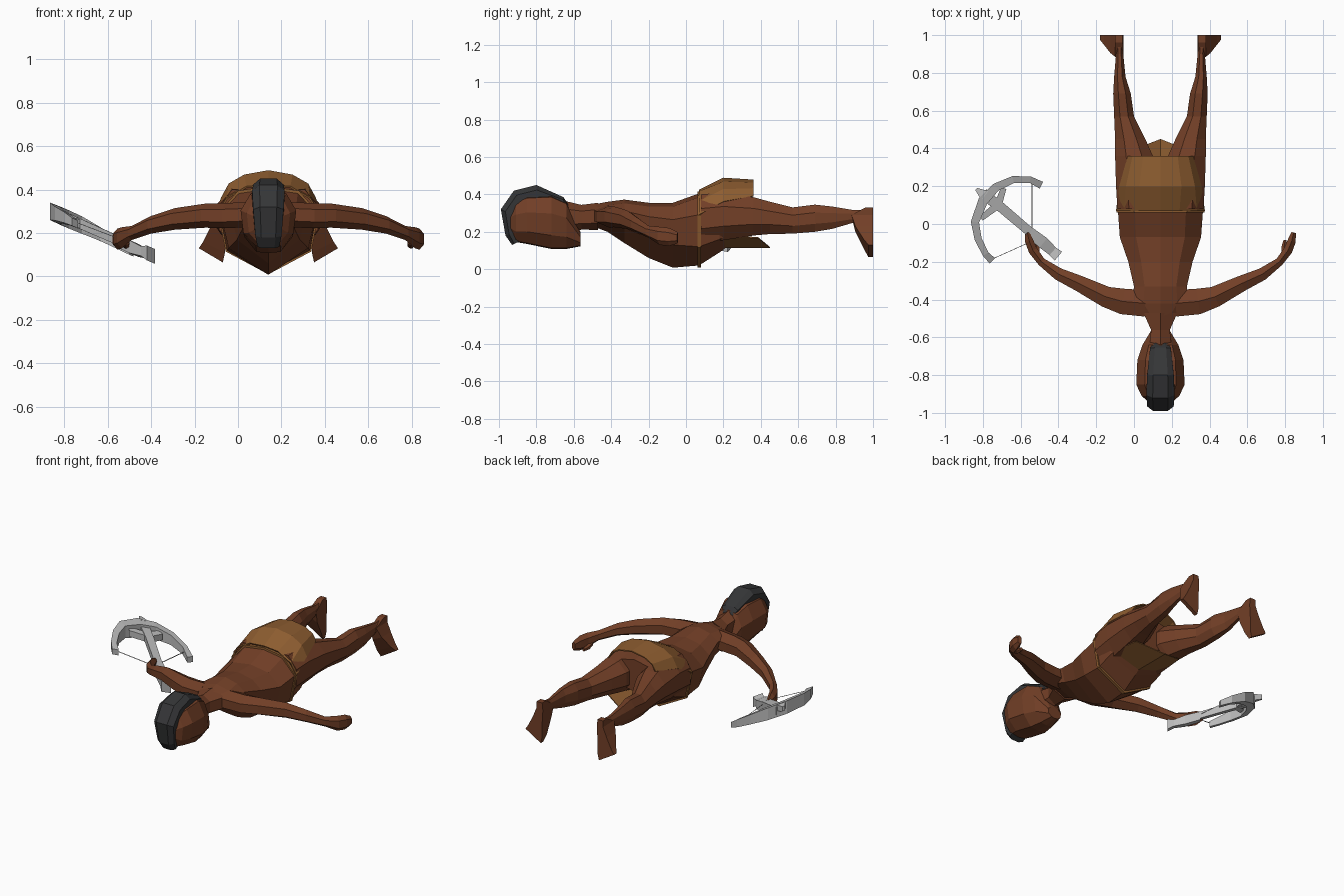
import bpy, bmesh, math
from mathutils import Vector

CX = 0.14  # body centre line


def material(name, rgb):
    m = bpy.data.materials.new(name)
    m.diffuse_color = (*rgb, 1)
    return m


SKIN = material("brown_skin", (0.17, 0.05, 0.02))
CLOTH = material("tan_cloth", (0.27, 0.11, 0.03))
HAIR = material("dark_hair", (0.035, 0.036, 0.038))
METAL = material("pale_grey", (0.50, 0.50, 0.50))


def loft(name, rings, mat, closed=True, thick=0):
    """Skin a list of equal-length point rings; open strips get a thickness."""
    bm = bmesh.new()
    rows = [[bm.verts.new(p) for p in r] for r in rings]
    n = len(rows[0])
    for a, b in zip(rows, rows[1:]):
        for i in range(n if closed else n - 1):
            j = (i + 1) % n
            bm.faces.new((a[i], a[j], b[j], b[i]))
    if closed:
        bm.faces.new(rows[0])
        bm.faces.new(rows[-1])
    bmesh.ops.recalc_face_normals(bm, faces=bm.faces)
    me = bpy.data.meshes.new(name)
    bm.to_mesh(me)
    bm.free()
    me.materials.append(mat)
    ob = bpy.data.objects.new(name, me)
    bpy.context.collection.objects.link(ob)
    if thick:
        mod = ob.modifiers.new("thickness", 'SOLIDIFY')
        mod.thickness, mod.offset = thick, 0
    return ob


def sym(y, half):
    """Symmetric ring at depth y from right-hand (x, z) points, top to bottom."""
    return [(CX + x, y, z) for x, z in half] + \
           [(CX - x, y, z) for x, z in reversed(half) if x > 0]


def oval(y, x0, x1, z0, z1, n=8):
    cx, cz, rx, rz = (x0 + x1) / 2, (z0 + z1) / 2, (x1 - x0) / 2, (z1 - z0) / 2
    k = 1 / math.cos(math.pi / n)
    return [(cx + rx * k * math.cos(t), y, cz + rz * k * math.sin(t))
            for t in (math.tau * (i + 0.5) / n for i in range(n))]


def tube(name, path, mat, n=6, shift=lambda p: p):
    """Sweep along (x, y, z, half_width, half_height) points, rings upright."""
    rings = []
    for i, (x, y, z, hw, hh) in enumerate(path):
        a, b = path[max(i - 1, 0)], path[min(i + 1, len(path) - 1)]
        d = Vector((b[0] - a[0], b[1] - a[1], 0)).normalized()
        side = Vector((-d.y, d.x, 0))
        k = 1 / math.cos(math.pi / n)
        rings.append([shift(Vector((x, y, z)) + side * hw * k * math.cos(t)
                            + Vector((0, 0, hh * k * math.sin(t))))
                      for t in (math.tau * (i + 0.5) / n for i in range(n))])
    return loft(name, rings, mat)


# Torso with a keel-shaped belly: y, half width, bottom, top, lower side height
torso = [(-0.50, 0.07, 0.23, 0.345, 0.26), (-0.42, 0.15, 0.20, 0.36, 0.25),
         (-0.33, 0.14, 0.14, 0.372, 0.22), (-0.20, 0.17, 0.06, 0.355, 0.17),
         (-0.07, 0.215, 0.008, 0.355, 0.13), (0.07, 0.225, 0.02, 0.405, 0.12),
         (0.18, 0.225, 0.09, 0.43, 0.16), (0.33, 0.16, 0.20, 0.41, 0.23)]
loft("torso", [sym(y, [(0, t), (w * 0.6, t - 0.02), (w, l + (t - l) * 0.6),
                       (w * 0.85, l), (0, b)]) for y, w, b, t, l in torso], SKIN)

# Neck
loft("neck", [oval(-0.68, 0.08, 0.20, 0.20, 0.36, 6),
              oval(-0.56, 0.09, 0.19, 0.22, 0.335, 6),
              oval(-0.47, 0.05, 0.23, 0.22, 0.345, 6)], SKIN)

# Head, face down: y, half width, bottom, top
head = [(-0.945, 0.06, 0.19, 0.32), (-0.91, 0.10, 0.145, 0.37),
        (-0.85, 0.128, 0.135, 0.395), (-0.72, 0.122, 0.108, 0.40),
        (-0.64, 0.095, 0.108, 0.365), (-0.565, 0.05, 0.122, 0.20)]
loft("head", [sym(y, [(0, t), (w * 0.65, t - 0.015), (w, b + (t - b) * 0.65),
                      (w * 0.9, b + (t - b) * 0.25), (w * 0.45, b + 0.005), (0, b)])
              for y, w, b, t in head], SKIN)

# Hair crest: outer y, z then inner y, z, half width
crest = [(-0.63, 0.345, -0.64, 0.33, 0.04), (-0.655, 0.385, -0.66, 0.34, 0.055),
         (-0.80, 0.45, -0.79, 0.36, 0.07), (-0.92, 0.42, -0.87, 0.34, 0.075),
         (-0.99, 0.32, -0.91, 0.28, 0.07), (-0.965, 0.18, -0.90, 0.20, 0.06),
         (-0.93, 0.13, -0.89, 0.15, 0.05)]
rings = []
for y, z, iy, iz, w in crest:
    o, i = Vector((CX, y, z)), Vector((CX, iy, iz))
    m, s = o.lerp(i, 0.3), Vector((w, 0, 0))
    rings.append([o - s * 0.55, o + s * 0.55, m + s, i + s, i - s, m - s])
loft("hair_crest", rings, HAIR)

# Limbs, mirrored over the body centre line
ARM = [(0.08, -0.42, 0.285, 0.07, 0.05), (0.20, -0.41, 0.28, 0.068, 0.05),
       (0.29, -0.385, 0.28, 0.055, 0.048), (0.43, -0.315, 0.265, 0.042, 0.043),
       (0.54, -0.265, 0.238, 0.033, 0.035), (0.63, -0.20, 0.20, 0.022, 0.028),
       (0.675, -0.14, 0.178, 0.024, 0.042), (0.695, -0.09, 0.172, 0.022, 0.042),
       (0.705, -0.045, 0.168, 0.012, 0.026)]
THUMB = [(0.655, -0.155, 0.16, 0.015, 0.015), (0.655, -0.12, 0.145, 0.014, 0.015),
         (0.66, -0.085, 0.14, 0.008, 0.01)]
LEG = [(0.08, 0.02, 0.228, 0.14, 0.40), (0.20, 0.02, 0.235, 0.155, 0.41),
       (0.36, 0.04, 0.24, 0.18, 0.385), (0.45, 0.08, 0.24, 0.188, 0.36),
       (0.57, 0.14, 0.245, 0.19, 0.33), (0.69, 0.157, 0.25, 0.20, 0.345),
       (0.78, 0.185, 0.245, 0.215, 0.335), (0.90, 0.197, 0.235, 0.25, 0.315),
       (0.97, 0.20, 0.235, 0.255, 0.32)]
# Foot rings: inner x, outer x, front y, inner z, outer z (sole at y = 1)
FOOT = [(0.20, 0.24, 0.96, 0.33, 0.33), (0.195, 0.24, 0.885, 0.28, 0.29),
        (0.20, 0.265, 0.905, 0.20, 0.23), (0.20, 0.30, 0.95, 0.11, 0.16),
        (0.21, 0.32, 0.975, 0.065, 0.13)]
for side, s in (("left", -1), ("right", 1)):
    for part, path in (("arm", ARM), ("thumb", THUMB)):
        tube(f"{side}_{part}", [(CX + s * p[0], *p[1:]) for p in path], SKIN)
    loft(f"{side}_leg", [oval(y, CX + s * a, CX + s * b, c, d)
                         for y, a, b, c, d in LEG], SKIN)
    loft(f"{side}_foot", [[(CX + s * a, y, c), (CX + s * b, y, d),
                           (CX + s * b, 1, d), (CX + s * a, 1, c)]
                          for a, b, y, c, d in FOOT], SKIN)


def strip(y, half):
    """Open symmetric row from the left edge over the centre to the right edge."""
    return [(CX - x, y, z) for x, z in reversed(half[1:])] + \
           [(CX + x, y, z) for x, z in half]


# Loincloth: rear panel, front flap and waist cord
loft("rear_cloth", [
    strip(0.07, [(0, 0.42), (0.10, 0.412), (0.19, 0.36), (0.232, 0.29)]),
    strip(0.20, [(0, 0.485), (0.11, 0.465), (0.18, 0.425), (0.215, 0.36)]),
    strip(0.36, [(0, 0.475), (0.09, 0.46), (0.145, 0.43), (0.17, 0.39)])],
    CLOTH, closed=False, thick=0.008)
loft("front_flap", [
    [(CX + x, y - abs(x) * k, 0.115 + abs(x) * 0.33) for x in (-w, -w / 2, 0, w / 2, w)]
    for y, w, k in ((0.09, 0.19, 0), (0.25, 0.18, 0.1), (0.45, 0.165, 0.4))],
    CLOTH, closed=False, thick=0.006)
cord = [(0, 0.415), (0.14, 0.395), (0.232, 0.29), (0.197, 0.115), (0, 0.01)]
loft("waist_cord", [sym(0.062, cord), sym(0.08, cord)], CLOTH)


# Crossbow, laid out flat and then tilted to rise away from the body
def tilt(p):
    return Vector((p.x, p.y, p.z + 0.10 + 0.43 * (-0.4 - p.x)))


def bar(name, path):
    return tube(name, path, METAL, 4, tilt)


bar("bow_limbs", [(-0.75, -0.195, -0.005, 0.02, 0.018), (-0.785, -0.16, 0, 0.017, 0.025),
                  (-0.825, -0.08, 0, 0.019, 0.032), (-0.842, 0.01, 0, 0.022, 0.04),
                  (-0.80, 0.12, 0, 0.026, 0.042), (-0.73, 0.195, 0, 0.022, 0.04),
                  (-0.64, 0.235, -0.005, 0.019, 0.032), (-0.55, 0.235, -0.015, 0.017, 0.025),
                  (-0.49, 0.205, -0.025, 0.02, 0.018)])
bar("stock", [(-0.80, 0.16, 0.002, 0.03, 0.025), (-0.70, 0.085, 0.002, 0.026, 0.024),
              (-0.53, -0.06, 0, 0.024, 0.022)])
bar("grip", [(-0.55, -0.045, -0.005, 0.028, 0.028), (-0.48, -0.10, -0.005, 0.032, 0.03),
             (-0.43, -0.145, -0.003, 0.026, 0.022), (-0.40, -0.17, 0, 0.03, 0.034)])
for i, (x, y) in enumerate(((-0.81, 0.03), (-0.69, 0.19))):
    bar(f"brace_{i + 1}", [(x, y, 0, 0.015, 0.02), (-0.72, 0.10, 0, 0.02, 0.02)])
bar("front_hook", [(-0.79, 0.15, 0.02, 0.03, 0.022), (-0.835, 0.185, 0.01, 0.008, 0.015)])

# Bowstring
bar("bowstring", [(-0.76, -0.19, 0, 0.0015, 0.0015), (-0.56, -0.10, 0.01, 0.0015, 0.0015)])
bar("bowstring_far", [(-0.54, -0.07, 0.01, 0.0015, 0.0015), (-0.54, 0.225, -0.015, 0.0015, 0.0015)])
